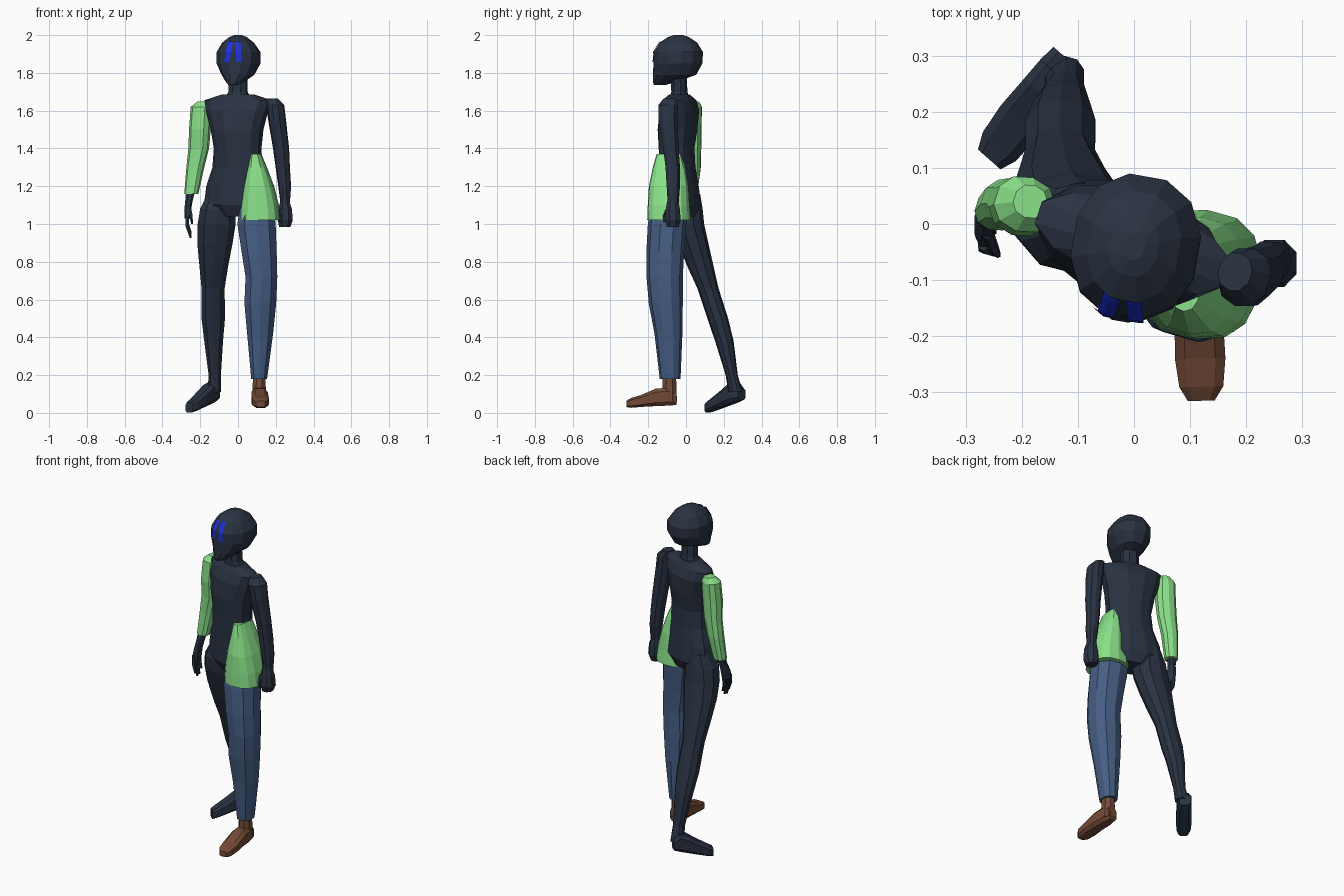
import bpy, bmesh, math
from mathutils import Vector
from mathutils.bvhtree import BVHTree


def material(name, rgb):
    m = bpy.data.materials.new(name)
    m.diffuse_color = (*rgb, 1)
    return m


DARK = material("dark slate", (0.023, 0.033, 0.055))
GREEN = material("light green", (0.254, 0.753, 0.254))
DENIM = material("denim blue", (0.061, 0.112, 0.231))
BROWN = material("brown leather", (0.171, 0.069, 0.037))
BLUE = material("bright blue", (0.012, 0.03, 0.75))


def finish(name, bm, mat, closed=True):
    if closed:
        bmesh.ops.recalc_face_normals(bm, faces=bm.faces)
    me = bpy.data.meshes.new(name)
    bm.to_mesh(me)
    bm.free()
    me.materials.append(mat)
    ob = bpy.data.objects.new(name, me)
    bpy.context.collection.objects.link(ob)
    return ob


def loft(name, mat, rings, n=10, rot=0, p=2.2, u=None, v=None):
    """Skin through superellipse rings (x, y, z, half width, half depth)."""
    r = math.radians(rot)
    u = u or Vector((math.cos(r), math.sin(r), 0))
    v = v or Vector((-math.sin(r), math.cos(r), 0))
    bm = bmesh.new()
    loops = []
    for x, y, z, a, b in rings:
        loop = []
        for i in range(n):
            t = 2 * math.pi * (i + 0.5) / n
            c, s = math.cos(t), math.sin(t)
            c = math.copysign(abs(c) ** (2 / p), c)
            s = math.copysign(abs(s) ** (2 / p), s)
            loop.append(bm.verts.new(Vector((x, y, z)) + u * a * c + v * b * s))
        loops.append(loop)
    for lo, hi in zip(loops, loops[1:]):
        for i in range(n):
            j = (i + 1) % n
            bm.faces.new((lo[i], lo[j], hi[j], hi[i]))
    bm.faces.new(loops[0])
    bm.faces.new(loops[-1])
    return finish(name, bm, mat)


def foot(name, mat, sections, heading):
    """Sections (x, y, low z, high z, half width) from heel to toe."""
    d = Vector((*heading, 0)).normalized()
    rings = [(x, y, (lo + hi) / 2, w, (hi - lo) / 2) for x, y, lo, hi, w in sections]
    return loft(name, mat, rings, 8, p=3.5, u=Vector((-d.y, d.x, 0)), v=Vector((0, 0, 1)))


# Torso and neck, turned toward the back leg
loft("torso", DARK, [
    (0, -.03, 1.04, .10, .07), (-.01, -.03, 1.10, .175, .10),
    (-.01, -.035, 1.20, .162, .095), (-.003, -.045, 1.30, .135, .09),
    (-.002, -.05, 1.40, .128, .09), (-.005, -.045, 1.50, .142, .10),
    (-.005, -.035, 1.60, .17, .095), (0, -.035, 1.655, .185, .07),
    (0, -.035, 1.685, .09, .05)], 12, -18)
loft("neck", DARK, [(0, -.035, 1.65, .08, .055), (0, -.035, 1.70, .052, .042),
                    (0, -.04, 1.80, .05, .042)], 8, -12)

# Head
head = loft("head", DARK, [
    (-.025, -.14, 1.735, .025, .03), (-.015, -.11, 1.755, .05, .066),
    (0, -.06, 1.79, .085, .115), (.003, -.043, 1.85, .115, .13),
    (.003, -.04, 1.91, .115, .13), (0, -.04, 1.96, .083, .10),
    (0, -.04, 1.99, .045, .055), (0, -.04, 2.0, .02, .025)], 12, -10)

# Plain painted stripes laid on the face
me = head.data
tree = BVHTree.FromPolygons([vt.co.copy() for vt in me.vertices],
                            [tuple(f.vertices) for f in me.polygons])
for label, x0, lean in (("right", -.072, .02), ("left", -.008, -.006)):
    bm = bmesh.new()
    rows = []
    for k in range(13):
        row = []
        for i in range(4):
            start = Vector((x0 + .009 * i + lean * k / 12, -1, 1.857 + .105 * k / 12))
            spot = tree.ray_cast(start, Vector((0, 1, 0)))[0]
            if spot is None:
                start.y = -.1
                spot = tree.find_nearest(start)[0]
            out = (spot - Vector((0, -.04, 1.87))).normalized()
            row.append(bm.verts.new(spot + out * .005))
        rows.append(row)
    for a, b in zip(rows, rows[1:]):
        for i in range(3):
            bm.faces.new((a[i], a[i + 1], b[i + 1], b[i]))
    finish("face_stripe_" + label, bm, BLUE, closed=False)

# Right arm: green sleeve and open hand
loft("right_sleeve", GREEN, [
    (-.185, .04, 1.648, .03, .03), (-.195, .035, 1.62, .055, .05),
    (-.202, .03, 1.50, .057, .052), (-.208, .035, 1.40, .055, .045),
    (-.226, .036, 1.30, .047, .043), (-.247, .024, 1.16, .037, .036)], 10, -18)
loft("right_palm", DARK, [
    (-.25, .024, 1.18, .026, .025), (-.26, .012, 1.12, .021, .027),
    (-.267, -.002, 1.07, .019, .036), (-.267, -.01, 1.03, .016, .036)], 8)
for i in range(4):
    y = -.038 + .019 * i
    drop = (.10, .12, .115, .09)[i]
    loft(f"right_finger_{i + 1}", DARK, [
        (-.268, y, 1.045, .011, .010), (-.268, y - .006, 1.045 - drop * .5, .010, .009),
        (-.25, y - .014, 1.045 - drop, .006, .006)], 6)
loft("right_thumb", DARK, [(-.262, -.015, 1.10, .012, .012), (-.25, -.045, 1.05, .010, .010),
                           (-.243, -.055, 1.00, .006, .006)], 6)

# Left arm and fist
loft("left_arm", DARK, [
    (.18, -.085, 1.665, .03, .035), (.197, -.095, 1.63, .046, .054),
    (.207, -.095, 1.55, .046, .052), (.228, -.08, 1.40, .042, .042),
    (.237, -.07, 1.30, .037, .040), (.247, -.067, 1.20, .033, .037),
    (.25, -.068, 1.10, .023, .030)], 10, -18)
loft("left_fist", DARK, [
    (.247, -.07, 1.13, .023, .030), (.25, -.07, 1.08, .038, .040),
    (.25, -.07, 1.02, .043, .045), (.248, -.07, .985, .032, .034)], 8)
loft("left_thumb", DARK, [(.225, -.095, 1.08, .012, .012), (.218, -.11, 1.045, .012, .011),
                          (.225, -.112, 1.01, .008, .008)], 6)

# Half tunic flaring over the left hip
loft("tunic", GREEN, [
    (.117, -.09, 1.02, .109, .116), (.115, -.092, 1.10, .101, .111),
    (.110, -.092, 1.20, .080, .105), (.102, -.09, 1.30, .050, .086),
    (.095, -.09, 1.37, .028, .066)], 14, -6, 2.5)

# Left leg: trouser, ankle and shoe
loft("left_trouser", DENIM, [
    (.10, -.09, 1.08, .095, .10), (.098, -.10, 1.00, .106, .102),
    (.112, -.11, .85, .097, .100), (.124, -.113, .72, .088, .096),
    (.118, -.107, .58, .088, .090), (.117, -.093, .42, .072, .074),
    (.112, -.084, .18, .044, .055)], 10)
loft("left_ankle", BROWN, [(.112, -.088, .06, .042, .043), (.112, -.088, .20, .034, .038)], 8)
foot("left_shoe", BROWN, [
    (.112, -.05, .04, .12, .030), (.113, -.10, .036, .135, .042),
    (.115, -.16, .034, .13, .045), (.118, -.24, .03, .095, .047),
    (.12, -.29, .026, .08, .041), (.12, -.315, .03, .065, .025)], (.03, -1))

# Right leg stepping back, with its foot turned out
loft("right_leg", DARK, [
    (-.095, .005, 1.16, .07, .07), (-.107, .0, 1.08, .098, .088),
    (-.113, .01, 1.00, .105, .086), (-.122, .038, .90, .098, .080),
    (-.128, .075, .78, .080, .070), (-.132, .116, .66, .064, .056),
    (-.131, .168, .50, .065, .055), (-.129, .203, .38, .052, .049),
    (-.123, .242, .20, .034, .032), (-.125, .262, .11, .038, .038)], 10)
foot("right_foot", DARK, [
    (-.120, .295, .068, .13, .033), (-.138, .268, .055, .165, .040),
    (-.165, .232, .042, .15, .043), (-.205, .183, .025, .105, .045),
    (-.240, .138, .008, .07, .041), (-.258, .115, 0, .055, .028)], (-.66, -.75))
